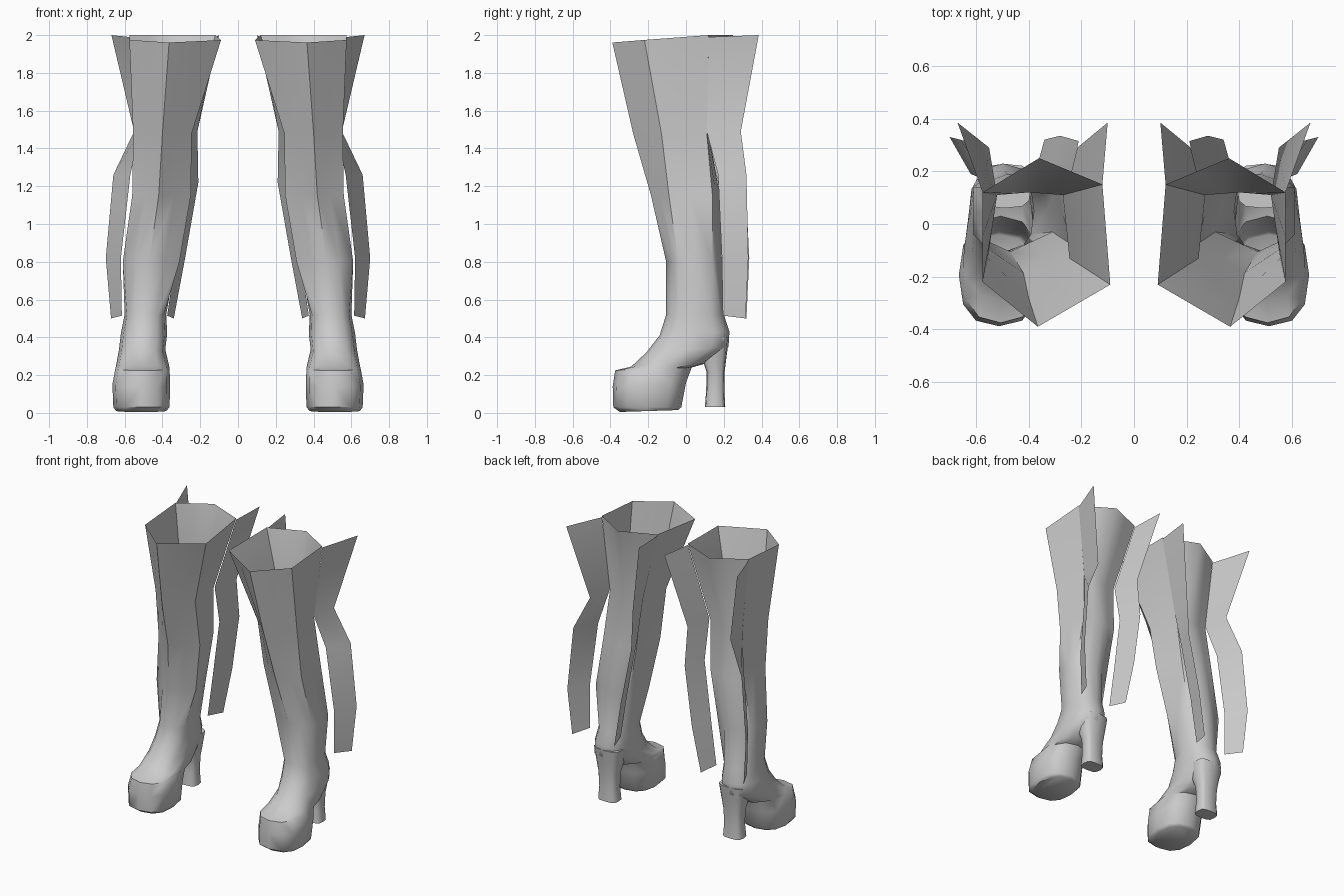
import bpy, bmesh, math
from mathutils import Vector

cube = bpy.data.objects.get("Cube")
if cube:
    bpy.data.objects.remove(cube, do_unlink=True)

grey = bpy.data.materials.new("soft grey")
grey.use_nodes = True
COLOR = (0.6, 0.6, 0.6, 1)
grey.diffuse_color = COLOR
grey.node_tree.nodes["Principled BSDF"].inputs["Base Color"].default_value = COLOR


def loft(name, rows, closed=True, cap_start=False, cap_end=False, angle=50):
    """Skin a list of point rows, mirrored to the other side by the caller."""
    bm = bmesh.new()
    vs = [[bm.verts.new(p) for p in row] for row in rows]
    n = len(rows[0])
    for a, b in zip(vs, vs[1:]):
        for i in range(n if closed else n - 1):
            j = (i + 1) % n
            bm.faces.new((a[i], a[j], b[j], b[i]))
    if cap_start:
        bm.faces.new(vs[0])
    if cap_end:
        bm.faces.new(vs[-1])
    bmesh.ops.recalc_face_normals(bm, faces=bm.faces)
    me = bpy.data.meshes.new(name)
    bm.to_mesh(me)
    bm.free()
    me.materials.append(grey)
    ob = bpy.data.objects.new(name, me)
    bpy.context.collection.objects.link(ob)
    bpy.ops.object.select_all(action='DESELECT')
    ob.select_set(True)
    bpy.context.view_layer.objects.active = ob
    bpy.ops.object.shade_smooth_by_angle(angle=math.radians(angle))


def hex_ring(z, pts):
    """Six corners plus edge midpoints; the rim dips towards the front."""
    c = [Vector((x, y, z - (0.08 * max(0, 0.1 - y) if z > 1.9 else 0))) for x, y in pts]
    out = []
    for i in range(6):
        out += [c[i], (c[i] + c[(i + 1) % 6]) / 2]
    return out


def foot_ring(front, back, x0, x1, p=0.8):
    """Tilted rounded ring between a front and a back (y, z) point."""
    out = []
    for i in range(12):
        a = math.tau * i / 12
        c, s = math.cos(a), math.sin(a)
        c, s = (math.copysign(abs(v) ** p, v) if abs(v) > 1e-6 else 0 for v in (c, s))
        t = (1 - c) / 2
        out.append(Vector(((x0 + x1) / 2 + s * (x1 - x0) / 2,
                           front[0] + t * (back[0] - front[0]),
                           front[1] + t * (back[1] - front[1]))))
    return out


# Shaft rings: front, outer front, outer back, back, inner back, inner front
shaft = [
    hex_ring(2.0, [(.365, -.39), (.575, -.22), (.575, .12), (.36, .25), (.12, .15), (.09, -.23)]),
    hex_ring(1.48, [(.40, -.28), (.555, -.13), (.52, .11), (.40, .12), (.27, .11), (.245, -.13)]),
    hex_ring(1.15, [(.42, -.185), (.56, -.09), (.55, .14), (.42, .18), (.29, .14), (.25, -.07)]),
    hex_ring(0.8, [(.47, -.105), (.61, -.04), (.61, .14), (.48, .19), (.35, .14), (.31, -.03)]),
]
# Ankle, instep and platform rings fan forward to the sole
foot = [
    foot_ring((-.105, .52), (.20, .52), .38, .60),
    foot_ring((-.14, .41), (.23, .43), .375, .62),
    foot_ring((-.21, .32), (.225, .35), .385, .63),
    foot_ring((-.29, .245), (.10, .26), .365, .645),
    foot_ring((-.375, .225), (.03, .24), .362, .65),
    foot_ring((-.388, .14), (.0, .16), .36, .665),
    foot_ring((-.385, .03), (-.025, .03), .362, .66),
    foot_ring((-.35, .005), (-.04, .015), .38, .645),
]
# Heel column
heel = [foot_ring((y0, z), (y1, z), .49 - w, .49 + w, .6) for z, y0, y1, w in
        [(.40, .06, .228, .10), (.30, .08, .215, .085), (.22, .108, .205, .07),
         (.12, .107, .203, .065), (.03, .10, .208, .072)]]
# Back flaps: base edge on the shaft, free edge flaring backwards
outer_flap = [
    [(.575, .12, 1.99), (.67, .385, 2.0)], [(.52, .11, 1.49), (.55, .29, 1.49)],
    [(.57, .17, 1.26), (.66, .32, 1.26)], [(.62, .19, .82), (.70, .33, .82)],
    [(.615, .195, .515), (.672, .315, .50)]]
inner_flap = [
    [(.12, .15, 1.99), (.10, .385, 2.0)], [(.26, .11, 1.49), (.215, .29, 1.49)],
    [(.265, .17, 1.22), (.21, .315, 1.22)], [(.33, .19, .82), (.28, .335, .82)],
    [(.375, .195, .515), (.34, .32, .50)]]

for side, s in (("left", 1), ("right", -1)):
    def m(rows):
        return [[(s * x, y, z) for x, y, z in row] for row in rows]
    loft(side + "_boot", m(shaft + foot), cap_end=True)
    loft(side + "_heel", m(heel), cap_start=True, cap_end=True)
    loft(side + "_outer_flap", m(outer_flap), closed=False)
    loft(side + "_inner_flap", m(inner_flap), closed=False)
